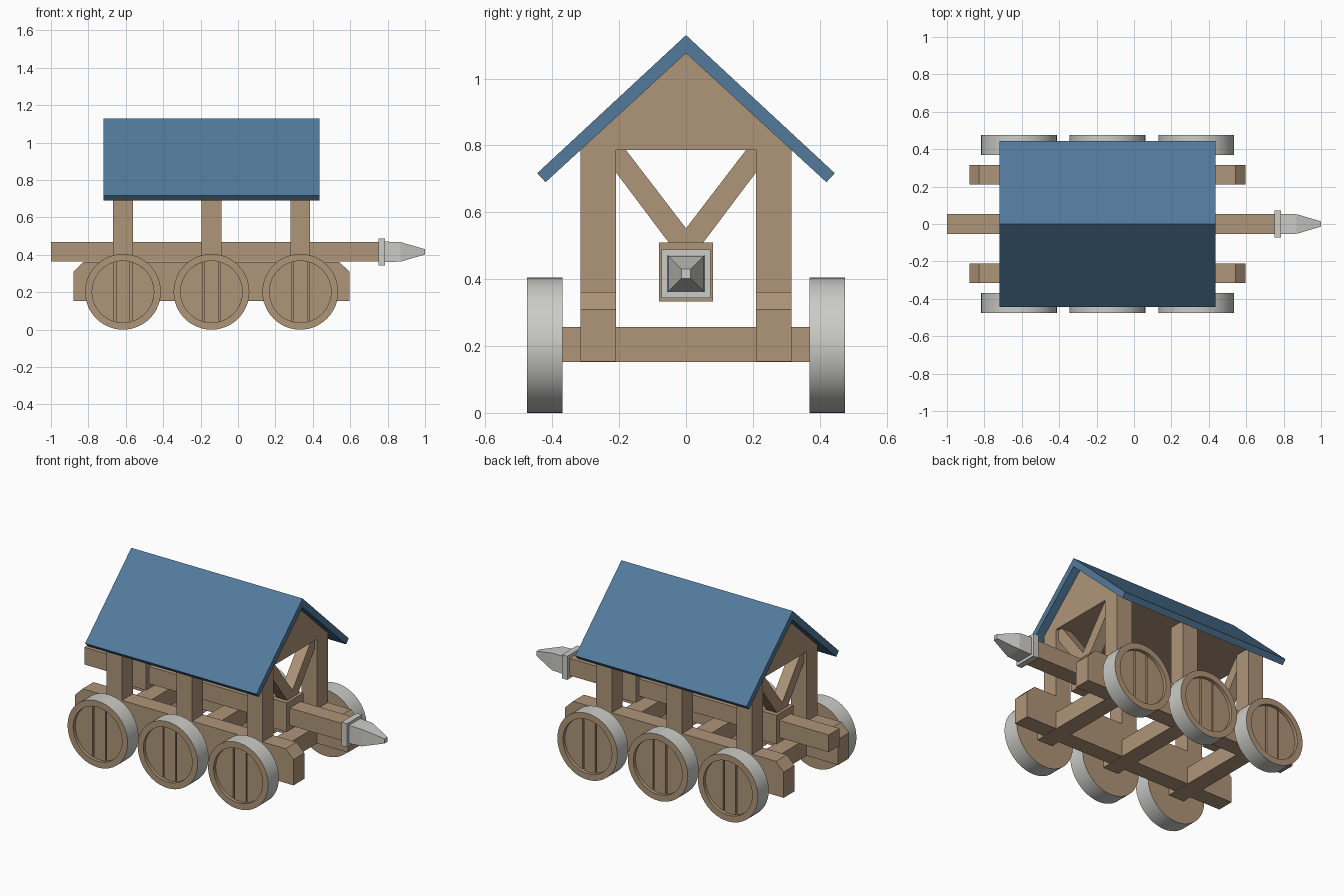
import bpy, bmesh
from math import sin, cos, pi, sqrt, asin

if "Cube" in bpy.data.objects:
    bpy.data.objects.remove(bpy.data.objects["Cube"])


def material(name, rgb):
    m = bpy.data.materials.new(name)
    m.diffuse_color = (*rgb, 1)
    m.use_nodes = True
    m.node_tree.nodes["Principled BSDF"].inputs["Base Color"].default_value = m.diffuse_color
    return m


WOOD = material("wood", (0.43, 0.30, 0.19))
BLUE = material("roof_blue", (0.084, 0.195, 0.33))
METAL = material("metal", (0.6, 0.6, 0.57))
STATIONS = {"rear": -0.615, "middle": -0.142, "front": 0.333}
SIDES = {"right": -1, "left": 1}
W = 0.0525  # half width of timbers


def finish(name, bm, *mats):
    bmesh.ops.recalc_face_normals(bm, faces=bm.faces)
    me = bpy.data.meshes.new(name)
    bm.to_mesh(me)
    bm.free()
    for m in mats:
        me.materials.append(m)
    ob = bpy.data.objects.new(name, me)
    bpy.context.collection.objects.link(ob)
    return ob


def prism(name, profile, a, b, axis, mat):
    """Extrude a (y,z) profile along x, or an (x,z) profile along y."""
    put = (lambda p, t: (t, p[0], p[1])) if axis == "x" else (lambda p, t: (p[0], t, p[1]))
    bm = bmesh.new()
    lo = [bm.verts.new(put(p, a)) for p in profile]
    hi = [bm.verts.new(put(p, b)) for p in profile]
    bm.faces.new(lo)
    bm.faces.new(hi)
    n = len(profile)
    for i in range(n):
        j = (i + 1) % n
        bm.faces.new((lo[i], lo[j], hi[j], hi[i]))
    return finish(name, bm, mat)


def box(name, x, y, z, mat):
    return prism(name, [(y[0], z[0]), (y[1], z[0]), (y[1], z[1]), (y[0], z[1])], *x, "x", mat)


def loft(name, rings, n, mats, metal_band=None, close=True):
    """Bridge successive rings of n points; one band may use the second material."""
    bm = bmesh.new()
    loops = [[bm.verts.new(p) for p in r] for r in rings]
    for k in range(len(loops) - 1):
        for i in range(n):
            j = (i + 1) % n
            f = bm.faces.new((loops[k][i], loops[k][j], loops[k + 1][j], loops[k + 1][i]))
            if k == metal_band:
                f.material_index = 1
                f.smooth = True
    bm.faces.new(loops[0])
    bm.faces.new(loops[-1])
    ob = finish(name, bm, *mats)
    return ob


def wheel(label, cx, s):
    # turned wheel body with a recessed outer face and metal tread
    n, cz, R, r = 48, 0.2025, 0.2025, 0.165
    profile = [(0.37, R), (0.475, R), (0.475, r), (0.44, r)]
    rings = [[(cx + q * cos(2 * pi * i / n), s * y, cz + q * sin(2 * pi * i / n))
              for i in range(n)] for y, q in profile]
    ob = loft(f"{label}_wheel", rings, n, (WOOD, METAL), metal_band=0)
    bpy.ops.object.select_all(action="DESELECT")
    ob.select_set(True)
    bpy.context.view_layer.objects.active = ob
    bpy.ops.object.shade_smooth_by_angle(angle=0.6)
    # three planks filling the recess, with narrow gaps
    for k, (x0, x1) in enumerate([(-r, -0.047), (-0.038, 0.038), (0.047, r)]):
        a0, a1 = asin(max(-1, x0 / r)), asin(min(1, x1 / r))
        xs = [r * sin(a0 + (a1 - a0) * i / 12) for i in range(13)]
        half = [(x, sqrt(max(0, r * r - x * x))) for x in xs]
        pts = half + [(x, -h) for x, h in reversed(half) if h > 1e-6]
        prism(f"{label}_wheel_plank_{k + 1}", [(cx + x, cz + h) for x, h in pts],
              s * 0.438, s * 0.455, "y", WOOD)


# running gear and upright frame
for side, s in SIDES.items():
    y = sorted((s * 0.21, s * 0.315))
    prism(f"{side}_rail", [(-0.88, 0.153), (0.595, 0.153), (0.595, 0.31), (0.542, 0.362),
                           (-0.828, 0.362), (-0.88, 0.31)], *y, "y", WOOD)
    for label, cx in STATIONS.items():
        box(f"{label}_{side}_post", (cx - W, cx + W), y, (0.36, 0.79), WOOD)
        wheel(f"{label}_{side}", cx, s)
for label, cx in STATIONS.items():
    box(f"{label}_axle_beam", (cx - W, cx + W), (-0.372, 0.372), (0.152, 0.257), WOOD)

# V braces carrying the ram cradle at both ends
for label in ("rear", "front"):
    cx = STATIONS[label]
    box(f"{label}_ram_cradle", (cx - W, cx + W), (-0.081, 0.081), (0.333, 0.51), WOOD)
    prism(f"{label}_v_brace", [(-0.052, 0.51), (0.052, 0.51), (0.21, 0.72), (0.21, 0.787),
                               (0.18, 0.787), (0, 0.552), (-0.18, 0.787), (-0.21, 0.787),
                               (-0.21, 0.72)], cx - 0.035, cx + 0.035, "x", WOOD)

# attic block and pitched roof
prism("attic", [(-0.315, 0.787), (0.315, 0.787), (0, 1.077)],
      STATIONS["rear"] - W, STATIONS["front"] + W, "x", WOOD)
prism("roof", [(0, 1.13), (0.445, 0.717), (0.42, 0.69), (0, 1.076), (-0.42, 0.69),
               (-0.445, 0.717)], -0.72, 0.436, "x", BLUE)

# ram beam, collar and tapered spike
RZ = 0.416
box("ram_beam", (-1, 0.76), (-W, W), (RZ - W, RZ + W), WOOD)
box("ram_collar", (0.75, 0.787), (-0.073, 0.073), (RZ - 0.072, RZ + 0.072), METAL)
loft("ram_spike", [[(x, a * h, RZ + b * h) for a, b in ((-1, -1), (1, -1), (1, 1), (-1, 1))]
                   for x, h in ((0.78, 0.055), (0.87, 0.052), (1.0, 0.014))], 4, (METAL,))
